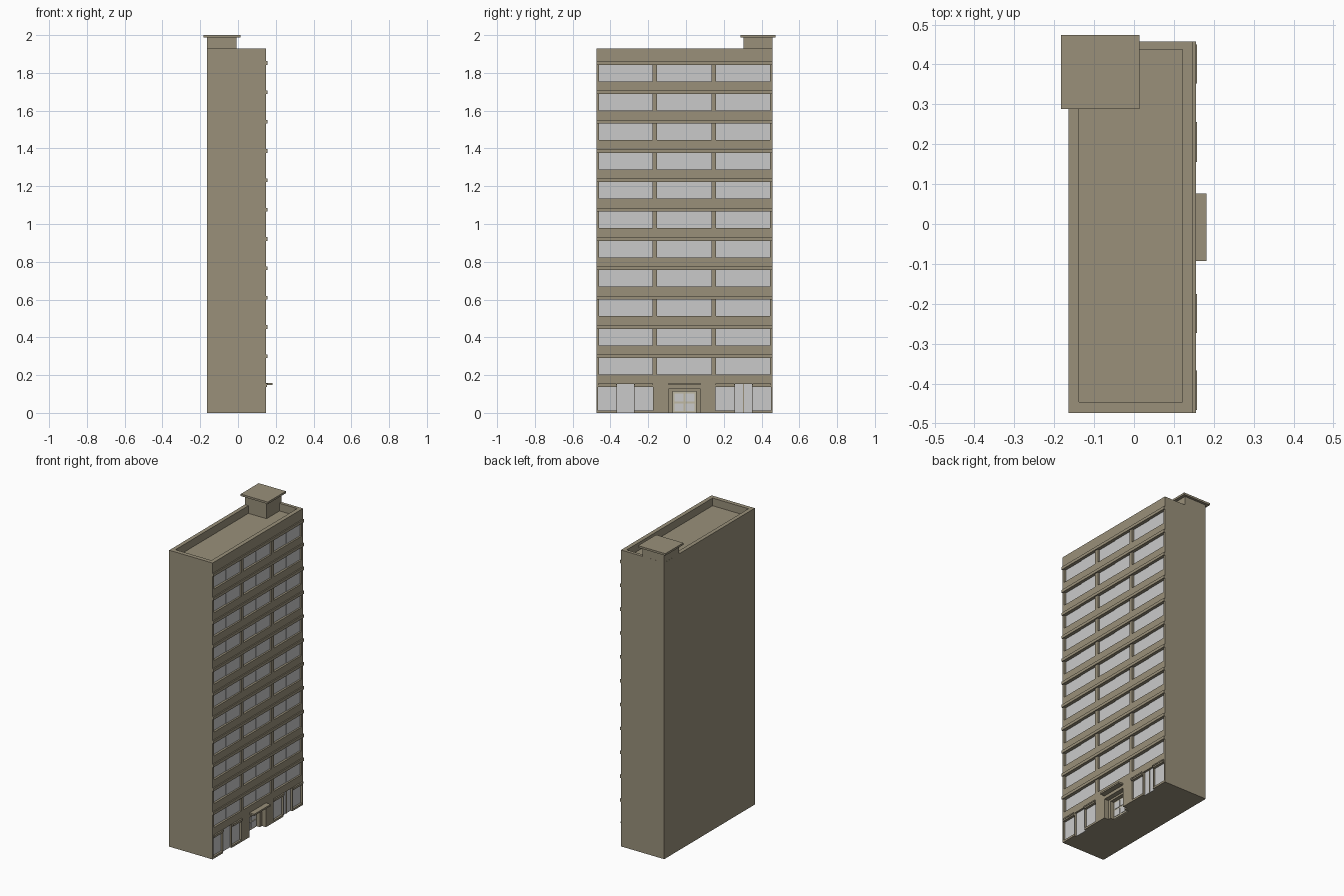
import bpy, bmesh

if "Cube" in bpy.data.objects:
    bpy.data.objects.remove(bpy.data.objects["Cube"])

def material(name, rgb):
    m = bpy.data.materials.new(name)
    m.diffuse_color = (*rgb, 1)
    m.use_nodes = True
    m.node_tree.nodes["Principled BSDF"].inputs["Base Color"].default_value = m.diffuse_color
    return m

STONE = material("khaki_stone", (0.32, 0.28, 0.195))
GLASS = material("pale_glass", (0.59, 0.59, 0.59))
DOOR = material("light_beige_door", (0.52, 0.48, 0.36))

def boxes(name, spans, mat=None):
    """One object made of boxes given as (x0, x1, y0, y1, z0, z1)."""
    bm = bmesh.new()
    for x0, x1, y0, y1, z0, z1 in spans:
        vs = bmesh.ops.create_cube(bm, size=1)["verts"]
        for v in vs:
            v.co = (x1 if v.co.x > 0 else x0, y1 if v.co.y > 0 else y0, z1 if v.co.z > 0 else z0)
    me = bpy.data.meshes.new(name)
    bm.to_mesh(me)
    bm.free()
    if mat:
        me.materials.append(mat)
    ob = bpy.data.objects.new(name, me)
    bpy.context.collection.objects.link(ob)
    return ob

def carve(target, spans):
    """Cut boxes out of the target and remove the cutter."""
    cutter = boxes("cutter", spans)
    cutter.hide_render = True
    mod = target.modifiers.new("carve", 'BOOLEAN')
    mod.operation = 'DIFFERENCE'
    mod.solver = 'EXACT'
    mod.object = cutter
    bpy.context.view_layer.objects.active = target
    bpy.ops.object.modifier_apply(modifier=mod.name)
    bpy.data.objects.remove(cutter)

# main dimensions
XB, XF = -0.164, 0.148
Y0, Y1 = -0.4735, 0.458
TOP = 1.93
REC = 0.132          # back of the window recesses
ROOF = 1.88
bays = [(-0.460, -0.177), (-0.153, 0.135), (0.159, 0.444)]
heads = [0.29 + 0.1553 * i for i in range(11)]

# tower body with a sunken roof
body = boxes("tower_body", [(XB, XF, Y0, Y1, 0, TOP)], STONE)
carve(body, [(-0.138, 0.121, -0.446, 0.437, ROOF, 2.1)])

# window openings, shop openings and entrance porch
windows = [(a, b, h - 0.088, h) for h in heads for a, b in bays]
shop_side = [(-0.466, -0.367), (-0.273, -0.175), (0.156, 0.256), (0.352, 0.450)]
shop_mid = [(-0.364, -0.276), (0.259, 0.349)]
shops = [(a, b, 0.013, 0.140) for a, b in shop_side]
doorways = [(a, b, -0.05, 0.153) for a, b in shop_mid]
carve(body, [(REC, 0.3, *s) for s in windows + shops + doorways]
      + [(0.118, 0.3, -0.093, 0.077, -0.05, 0.127)])
carve(body, [(0.09, 0.13, -0.072, 0.056, -0.05, 0.114)])

# sliding panes, one slightly in front of the other
panes = []
for a, b, z0, z1 in windows:
    m = (a + b) / 2
    panes += [(REC - 0.002, REC + 0.002, a, m, z0, z1), (REC - 0.002, REC + 0.005, m, b, z0, z1)]
boxes("window_panes", panes, GLASS)
boxes("shop_glass", [(REC - 0.002, REC + 0.003, a, b, max(z0, 0), z1)
                     for a, b, z0, z1 in shops + doorways], GLASS)
boxes("shop_door_split", [(REC, REC + 0.006, 0.301, 0.306, 0, 0.153)], STONE)

# ledge above each window row
boxes("floor_ledges", [(XF - 0.001, 0.156, Y0, Y1, h, h + 0.019) for h in heads], STONE)

# stepped hoods over the shop windows
hoods = []
for a, b in shop_side:
    hoods += [(XF - 0.001, 0.1575, a, b, 0.147, 0.155), (XF - 0.001, 0.154, a, b, 0.138, 0.147)]
boxes("shop_hoods", hoods, STONE)

# entrance canopy and double door
boxes("entrance_canopy", [(XF - 0.001, 0.182, -0.093, 0.077, 0.147, 0.158)], STONE)
boxes("entrance_door", [(0.088, 0.096, -0.070, 0.054, 0, 0.112)], DOOR)
boxes("door_panes", [(0.094, 0.099, a, b, z0, z1)
                     for a, b in [(-0.060, -0.013), (-0.003, 0.044)]
                     for z0, z1 in [(0.010, 0.050), (0.060, 0.102)]], GLASS)

# rooftop stair house with overhanging slab
boxes("stair_house", [(XB + 0.0005, -0.007, 0.304, Y1 - 0.0005, ROOF - 0.002, 1.989)], STONE)
boxes("stair_house_roof", [(-0.1825, 0.0135, 0.288, 0.4735, 1.987, 2.0)], STONE)
